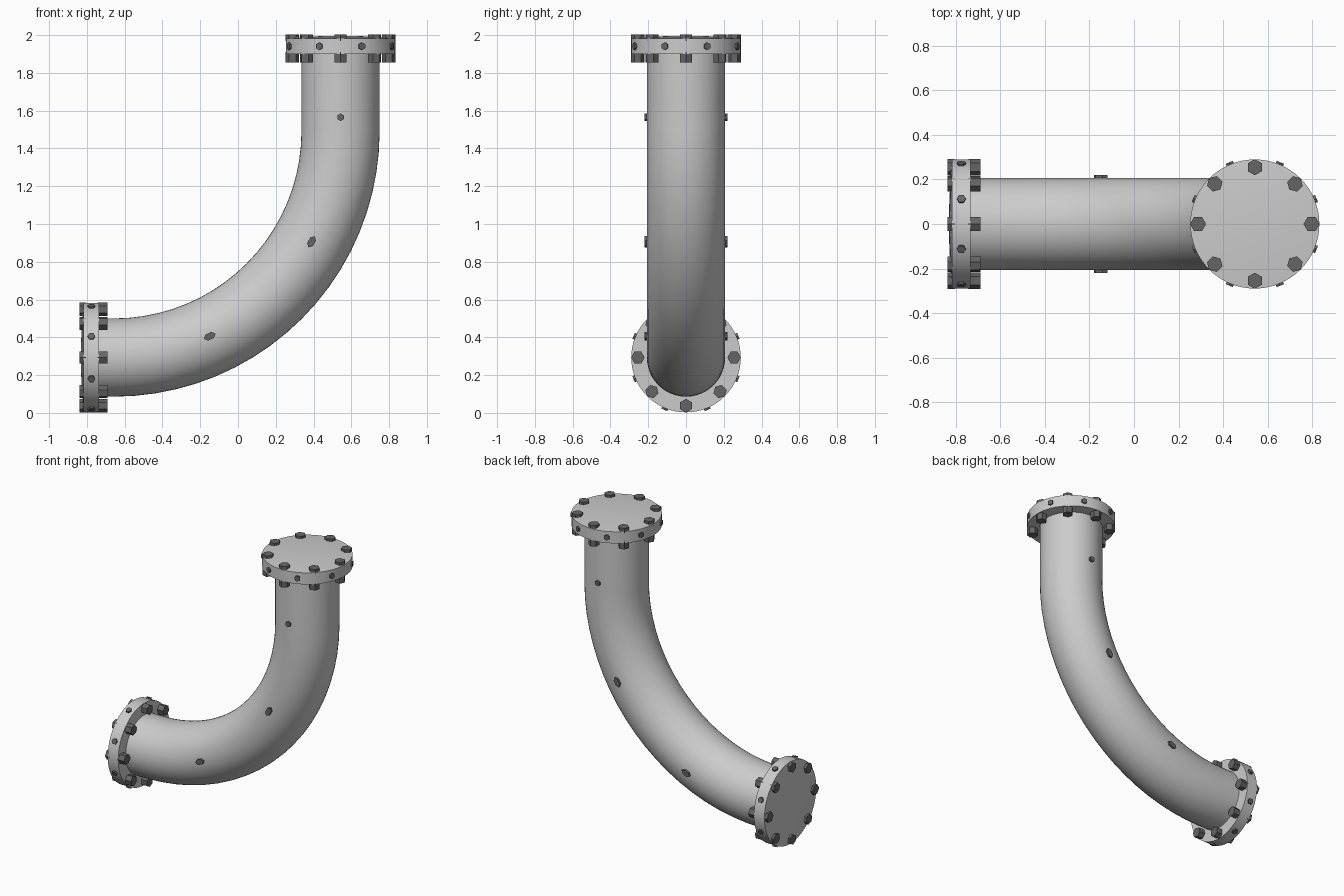
import bpy, bmesh
from math import pi, sin, cos, radians
from mathutils import Matrix, Vector

cube = bpy.data.objects.get("Cube")
if cube:
    bpy.data.objects.remove(cube)


def material(name, value):
    mat = bpy.data.materials.new(name)
    mat.use_nodes = True
    color = (value, value, value, 1)
    mat.diffuse_color = color
    mat.node_tree.nodes["Principled BSDF"].inputs["Base Color"].default_value = color
    return mat


STEEL = material("light grey steel", 0.6)
DARK = material("dark grey bolts", 0.13)


def finish(bm, name, mat, smooth):
    bmesh.ops.recalc_face_normals(bm, faces=bm.faces)
    mesh = bpy.data.meshes.new(name)
    bm.to_mesh(mesh)
    bm.free()
    mesh.materials.append(mat)
    obj = bpy.data.objects.new(name, mesh)
    bpy.context.collection.objects.link(obj)
    if smooth:
        bpy.ops.object.select_all(action='DESELECT')
        obj.select_set(True)
        bpy.context.view_layer.objects.active = obj
        bpy.ops.object.shade_smooth_by_angle(angle=radians(30))
    return obj


def move(x, y, z):
    return Matrix.Translation((x, y, z))


def turn(angle, axis):
    return Matrix.Rotation(angle, 4, axis)


def hexagon(bm, radius, low, high, matrix):
    """Hexagonal prism along local z, one corner along local y."""
    bmesh.ops.create_cone(bm, cap_ends=True, segments=6, radius1=radius, radius2=radius,
                          depth=high - low, matrix=matrix @ move(0, 0, (low + high) / 2))


# Key sizes: pipe ends, bend centre and radii
PIPE_R, BEND_R = 0.207, 1.2
RISE_X, RUN_Z = 0.543, 0.293
BEND_X, BEND_Z = RISE_X - BEND_R, RUN_Z + BEND_R
TOP_Z, END_X = 1.9, -0.735
FLANGE_R, BOLT_RING = 0.29, 0.255


def on_bend(angle):
    return Vector((BEND_X + BEND_R * cos(angle), 0, BEND_Z + BEND_R * sin(angle)))


# Pipe: rings swept along a short run, a quarter bend and a rise
steps, sides = 20, 48
stations = [(Vector((END_X, 0, RUN_Z)), -pi / 2)]
for i in range(steps + 1):
    a = -pi / 2 * (1 - i / steps)
    stations.append((on_bend(a), a))
stations.append((Vector((RISE_X, 0, TOP_Z)), 0))

bm = bmesh.new()
rings = []
for centre, a in stations:
    out = Vector((cos(a), 0, sin(a)))
    side = Vector((0, 1, 0))
    rings.append([bm.verts.new(centre + PIPE_R * (out * cos(t) + side * sin(t)))
                  for t in (2 * pi * k / sides for k in range(sides))])
for r0, r1 in zip(rings, rings[1:]):
    for k in range(sides):
        n = (k + 1) % sides
        bm.faces.new((r0[k], r0[n], r1[n], r1[k]))
bm.faces.new(rings[0])
bm.faces.new(rings[-1])
finish(bm, "bent_pipe", STEEL, True)


# Flanges: a disc with a shallow domed cap, bolted through and around the rim
def flange(name, matrix):
    bm = bmesh.new()
    profile = [(0, 0), (FLANGE_R, 0), (FLANGE_R, 0.082),
               (0.2, 0.09), (0.1, 0.095), (0, 0.097)]
    verts = [bm.verts.new((r, 0, z)) for r, z in profile]
    edges = [bm.edges.new(pair) for pair in zip(verts, verts[1:])]
    bmesh.ops.spin(bm, geom=verts + edges, cent=(0, 0, 0), axis=(0, 0, 1),
                   angle=2 * pi, steps=64, use_duplicate=False)
    bmesh.ops.remove_doubles(bm, verts=bm.verts, dist=0.0001)
    bm.transform(matrix)
    finish(bm, name, STEEL, True)

    bm = bmesh.new()
    for k in range(8):
        a = k * pi / 4
        spot = matrix @ turn(a, 'Z') @ move(0, BOLT_RING, 0)
        hexagon(bm, 0.036, -0.045, 0.01, spot)     # nut
        hexagon(bm, 0.036, 0.07, 0.103, spot)      # head
        rim = matrix @ turn(a + pi / 8, 'Z') @ move(0, FLANGE_R, 0.041) @ turn(-pi / 2, 'X')
        hexagon(bm, 0.02, -0.01, 0.01, rim)        # rim screw
    finish(bm, name + "_bolts", DARK, False)


flange("top_flange", move(RISE_X, 0, TOP_Z))
flange("end_flange", move(END_X, 0, RUN_Z) @ turn(-pi / 2, 'Y'))

# Rivets on both sides of the pipe, stretched along the bend
bm = bmesh.new()
bend_rivets = [(on_bend(radians(d)), radians(d), 1.7) for d in (-65, -29.3)]
for centre, a, stretch in bend_rivets + [(Vector((RISE_X, 0, 1.565)), 0, 1)]:
    for s in (-1, 1):
        place = (Matrix.Translation(centre) @ turn(-a, 'Y')
                 @ Matrix.Diagonal((1, 1, stretch, 1)) @ turn(-s * pi / 2, 'X'))
        hexagon(bm, 0.02, 0.19, 0.22, place)
finish(bm, "pipe_rivets", DARK, False)
